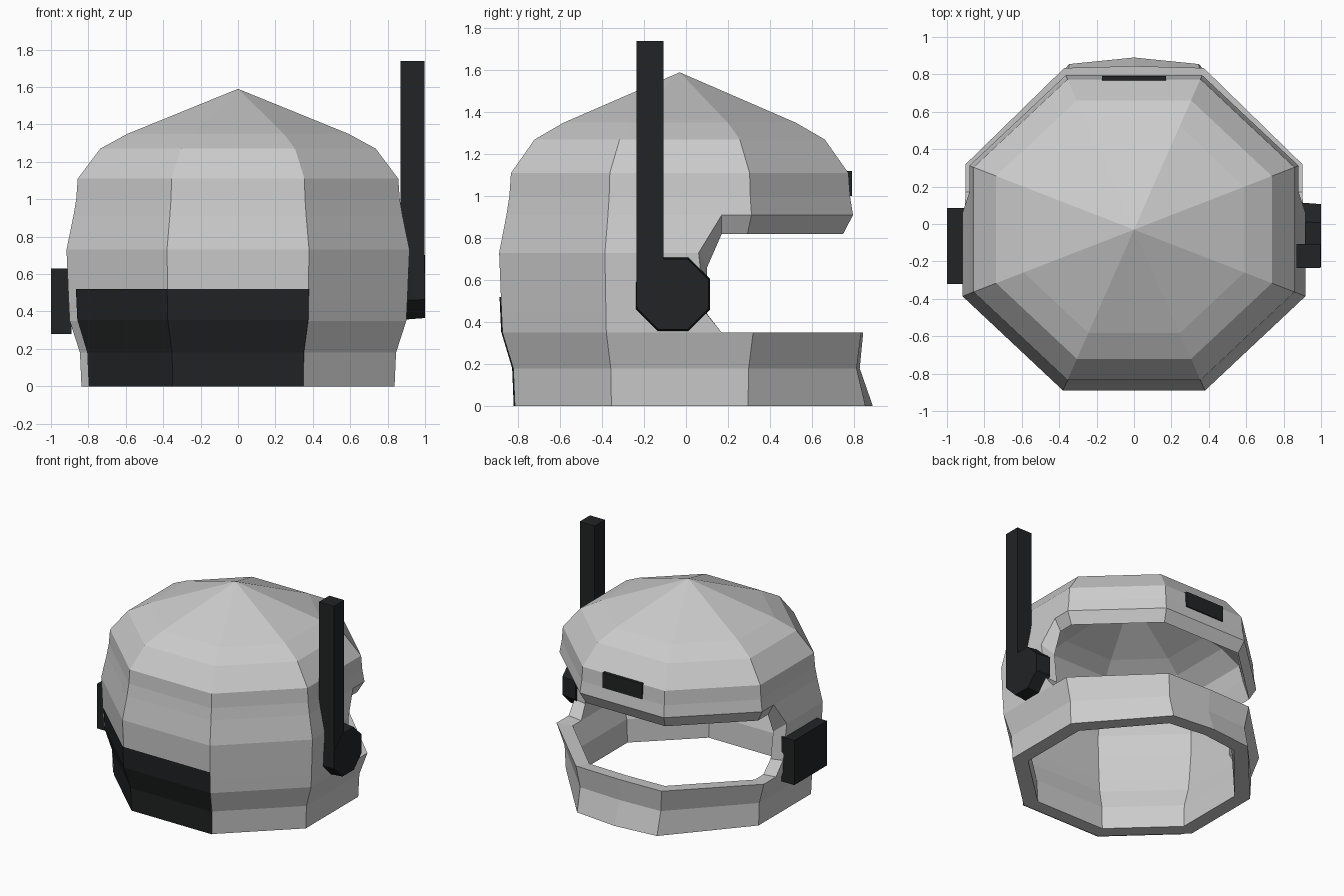
import bpy, bmesh, math
from mathutils import Matrix

if "Cube" in bpy.data.objects:
    bpy.data.objects.remove(bpy.data.objects["Cube"])

CY, YS, K = -0.03, 0.938, math.tan(math.pi / 8)
dark = bpy.data.materials.new("black")
dark.diffuse_color = (0.015, 0.017, 0.018, 1)
dark.use_nodes = True
dark.node_tree.nodes["Principled BSDF"].inputs["Base Color"].default_value = dark.diffuse_color


def finish(name, bm, mat=None):
    bmesh.ops.recalc_face_normals(bm, faces=bm.faces)
    me = bpy.data.meshes.new(name)
    bm.to_mesh(me)
    bm.free()
    ob = bpy.data.objects.new(name, me)
    bpy.context.collection.objects.link(ob)
    if mat:
        me.materials.append(mat)
    return ob


def ring(z, r, oy, chin=0.0, ridge=0.0):
    """Octagon with extra columns at the face opening and the chin ridge."""
    ry = r * YS
    half = [(r * K, CY - ry), (r, CY - ry * K), (r, oy),
            (r, CY + ry * K), (r * K, CY + ry + chin)]
    pts = half + [(0, CY + ry + chin + ridge)] + [(-x, y) for x, y in reversed(half)]
    return [(x, y, z) for x, y in pts]


# helmet shell: z, radius, opening y, chin push, chin ridge, inner z, thickness, inner opening y
rows = [
    (0.00, 0.837, 0.17, 0.10, 0.035, 0.00, 0.11, 0.17),
    (0.18, 0.845, 0.17, 0.05, 0.015, 0.18, 0.11, 0.17),
    (0.35, 0.900, 0.17, 0.02, 0.010, 0.34, 0.11, 0.17),
    (0.45, 0.905, 0.09, 0, 0, 0.44, 0.10, 0.10),
    (0.73, 0.917, 0.06, 0, 0, 0.66, 0.09, 0.10),
    (0.91, 0.880, 0.17, 0, 0, 0.82, 0.05, 0.17),
    (1.00, 0.865, 0.17, 0, 0, 0.97, 0.08, 0.17),
    (1.11, 0.857, 0.17, 0, 0, 1.08, 0.10, 0.17),
    (1.27, 0.737, 0.17, 0, 0, 1.20, 0.10, 0.17),
    (1.35, 0.590, 0.17, 0, 0, 1.27, 0.08, 0.17),
]
bm = bmesh.new()
outer, inner = [], []
for z, r, oy, ch, rg, iz, t, ioy in rows:
    outer.append([bm.verts.new(p) for p in ring(z, r, oy, ch, rg)])
    inner.append([bm.verts.new(p) for p in ring(iz, r - t, ioy, ch, rg)])
twin = {o: i for ro, ri in zip(outer, inner) for o, i in zip(ro, ri)}
top = bm.verts.new((0, CY, 1.59))
twin[top] = bm.verts.new((0, CY, 1.49))
faces = []
for i in range(len(rows) - 1):
    for j in range(11):
        if 2 <= i <= 4 and 2 <= j <= 7:
            continue  # face opening
        n = (j + 1) % 11
        faces.append((outer[i][j], outer[i][n], outer[i + 1][n], outer[i + 1][j]))
faces += [(outer[-1][j], outer[-1][(j + 1) % 11], top) for j in range(11)]
for f in faces:
    bm.faces.new(f)
rim = [e for e in bm.edges if e.is_boundary]
for f in faces:
    bm.faces.new([twin[v] for v in reversed(f)])
for e in rim:
    a, b = e.verts
    bm.faces.new((a, b, twin[b], twin[a]))
bmesh.ops.delete(bm, geom=[v for v in bm.verts if not v.link_faces], context='VERTS')
finish("helmet_shell", bm)

# dark panel on the front and front-left lower faces
bm = bmesh.new()
strips = []
for z, r in [(0, 0.837), (0.18, 0.845), (0.355, 0.901), (0.52, 0.909)]:
    p = ring(z, r + 0.006, 0)
    end = tuple(a + (b - a) * 0.91 for a, b in zip(p[10], p[9]))
    strips.append([bm.verts.new(q) for q in (end, p[10], p[0])])
for a, b in zip(strips, strips[1:]):
    for j in range(2):
        bm.faces.new((a[j], a[j + 1], b[j + 1], b[j]))
finish("front_panel", bm, dark)


def box(name, lo, hi):
    bm = bmesh.new()
    bmesh.ops.create_cube(bm, size=1)
    for v in bm.verts:
        v.co = [(l + h) / 2 + c * (h - l) for l, h, c in zip(lo, hi, v.co)]
    return finish(name, bm, dark)


# ear pod, antenna and forehead plate
box("left_ear_box", (-1.0, -0.32, 0.28), (-0.89, 0.085, 0.63))
box("antenna", (0.868, -0.235, 0.47), (0.998, -0.108, 1.74))
box("brow_plate", (-0.17, 0.765, 1.0), (0.17, 0.79, 1.12))

# octagonal antenna hub
bm = bmesh.new()
bmesh.ops.create_cone(bm, cap_ends=True, segments=8, radius1=0.192, radius2=0.182, depth=0.12,
                      matrix=Matrix.Translation((0.94, -0.062, 0.533))
                      @ Matrix.Rotation(math.pi / 2, 4, 'Y') @ Matrix.Rotation(math.pi / 8, 4, 'Z'))
finish("antenna_hub", bm, dark)
